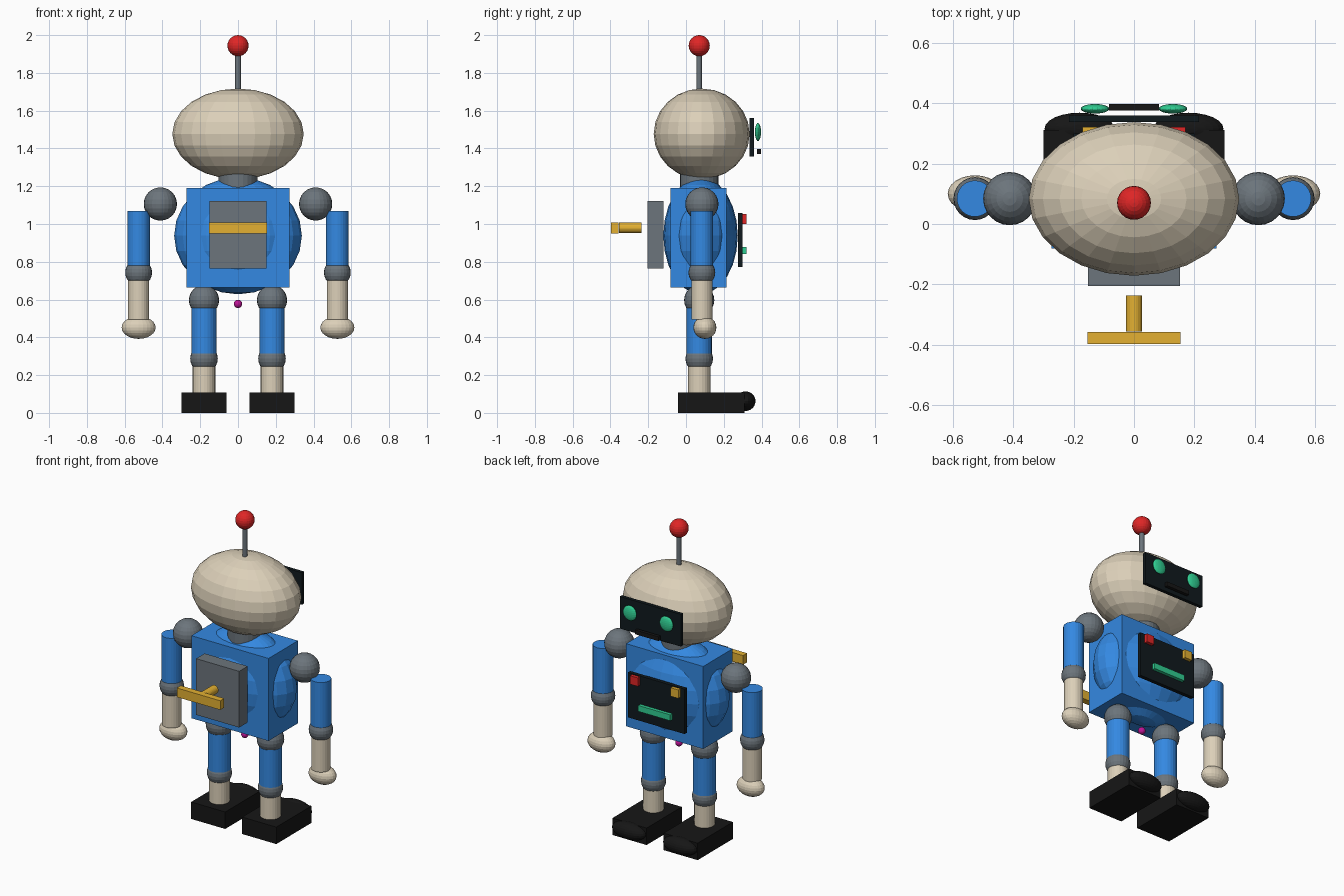
import bpy, bmesh
from math import pi
from mathutils import Matrix, Vector

default = bpy.data.objects.get("Cube")
if default:
    bpy.data.objects.remove(default, do_unlink=True)


def material(name, hex_code):
    """Make a material from an sRGB hex colour."""
    rgb = [int(hex_code[i:i + 2], 16) / 255 for i in (0, 2, 4)]
    col = [c / 12.92 if c < 0.04 else ((c + 0.055) / 1.055) ** 2.4 for c in rgb] + [1]
    mat = bpy.data.materials.new(name)
    mat.use_nodes = True
    mat.diffuse_color = col
    shader = next(n for n in mat.node_tree.nodes if n.type == "BSDF_PRINCIPLED")
    shader.inputs["Base Color"].default_value = col
    shader.inputs["Roughness"].default_value = 0.6
    return mat


BLUE = material("blue_paint", "3489E2")
CREAM = material("cream_paint", "DCD0B9")
GREY = material("grey_metal", "6C757C")
BLACK = material("black_rubber", "161616")
DARK = material("dark_panel", "10191D")
RED = material("red_light", "DF2626")
YELLOW = material("yellow_metal", "E3B032")
GREEN = material("green_light", "30CE92")
MAGENTA = material("magenta_light", "BE1496")


def finish(name, bm, mat):
    mesh = bpy.data.meshes.new(name)
    bm.to_mesh(mesh)
    bm.free()
    mesh.materials.append(mat)
    obj = bpy.data.objects.new(name, mesh)
    bpy.context.collection.objects.link(obj)
    return obj


def ball(name, mat, centre, radii):
    """Faceted sphere or ellipsoid."""
    if not isinstance(radii, tuple):
        radii = (radii,) * 3
    bm = bmesh.new()
    bmesh.ops.create_uvsphere(bm, u_segments=24, v_segments=12, radius=1)
    bmesh.ops.transform(bm, verts=bm.verts,
                        matrix=Matrix.Translation(centre) @ Matrix.Diagonal((*radii, 1)))
    return finish(name, bm, mat)


def box(name, mat, centre, size):
    bm = bmesh.new()
    bmesh.ops.create_cube(bm, size=1)
    bmesh.ops.transform(bm, verts=bm.verts,
                        matrix=Matrix.Translation(centre) @ Matrix.Diagonal((*size, 1)))
    return finish(name, bm, mat)


def rod(name, mat, start, end, radius):
    """Capped cylinder between two points."""
    start, end = Vector(start), Vector(end)
    axis = end - start
    bm = bmesh.new()
    bmesh.ops.create_cone(bm, cap_ends=True, segments=24, radius1=radius,
                          radius2=radius, depth=axis.length)
    turn = axis.to_track_quat("Z", "Y").to_matrix().to_4x4()
    bmesh.ops.transform(bm, verts=bm.verts,
                        matrix=Matrix.Translation((start + end) / 2) @ turn)
    return finish(name, bm, mat)


MID = 0.07  # depth of the body's centre line

# Head, neck and antenna
ball("head", CREAM, (0, 0.083, 1.477), (0.348, 0.254, 0.24))
rod("neck", GREY, (0, MID, 1.15), (0, MID, 1.29), 0.102)
rod("antenna_rod", GREY, (0, MID, 1.69), (0, MID, 1.92), 0.015)
ball("antenna_ball", RED, (0, MID, 1.944), 0.056)

# Face plate
box("visor", DARK, (0, 0.348, 1.459), (0.43, 0.022, 0.204))
box("mouth", BLACK, (0, 0.386, 1.384), (0.166, 0.02, 0.027))

# Torso
box("torso", BLUE, (0, 0.067, 0.927), (0.544, 0.296, 0.526))
ball("torso_bulge", BLUE, (0, 0.077, 0.938), (0.338, 0.197, 0.31))
ball("belly_light", MAGENTA, (0, MID, 0.577), 0.022)

# Control panel
box("control_panel", DARK, (0, 0.287, 0.915), (0.4, 0.024, 0.286))
box("red_button", RED, (0.143, 0.309, 1.026), (0.054, 0.022, 0.054))
box("yellow_button", YELLOW, (-0.143, 0.309, 1.026), (0.054, 0.022, 0.054))
box("green_bar", GREEN, (0, 0.309, 0.86), (0.226, 0.022, 0.038))

# Motor housing and winding key
box("motor_housing", GREY, (0, -0.162, 0.944), (0.304, 0.086, 0.358))
rod("key_stem", YELLOW, (0, -0.355, 0.98), (0, -0.236, 0.98), 0.027)
box("key_handle", YELLOW, (0, -0.377, 0.98), (0.306, 0.04, 0.058))

# Paired parts
for side, s in (("left", 1), ("right", -1)):
    ball(f"{side}_eye", GREEN, (s * 0.129, 0.381, 1.487), (0.047, 0.016, 0.048))

    # Arm
    x, y = s * 0.526, 0.084
    ball(f"{side}_shoulder", GREY, (s * 0.411, y, 1.106), 0.088)
    rod(f"{side}_upper_arm", BLUE, (x, y, 0.74), (x, y, 1.069), 0.06)
    ball(f"{side}_elbow", GREY, (x, y, 0.743), 0.071)
    rod(f"{side}_forearm", CREAM, (x, y, 0.495), (x, y, 0.74), 0.056)
    ball(f"{side}_hand", CREAM, (x, 0.1, 0.452), (0.09, 0.061, 0.06))

    # Leg
    x = s * 0.18
    ball(f"{side}_hip", GREY, (x, MID, 0.597), 0.08)
    rod(f"{side}_thigh", BLUE, (x, MID, 0.286), (x, MID, 0.59), 0.067)
    ball(f"{side}_knee", GREY, (x, MID, 0.287), 0.073)
    rod(f"{side}_shin", CREAM, (x, MID, 0.09), (x, MID, 0.286), 0.06)
    box(f"{side}_foot", BLACK, (x, 0.134, 0.054), (0.24, 0.354, 0.108))
    ball(f"{side}_toe_cap", BLACK, (x, 0.315, 0.062), (0.116, 0.053, 0.052))
